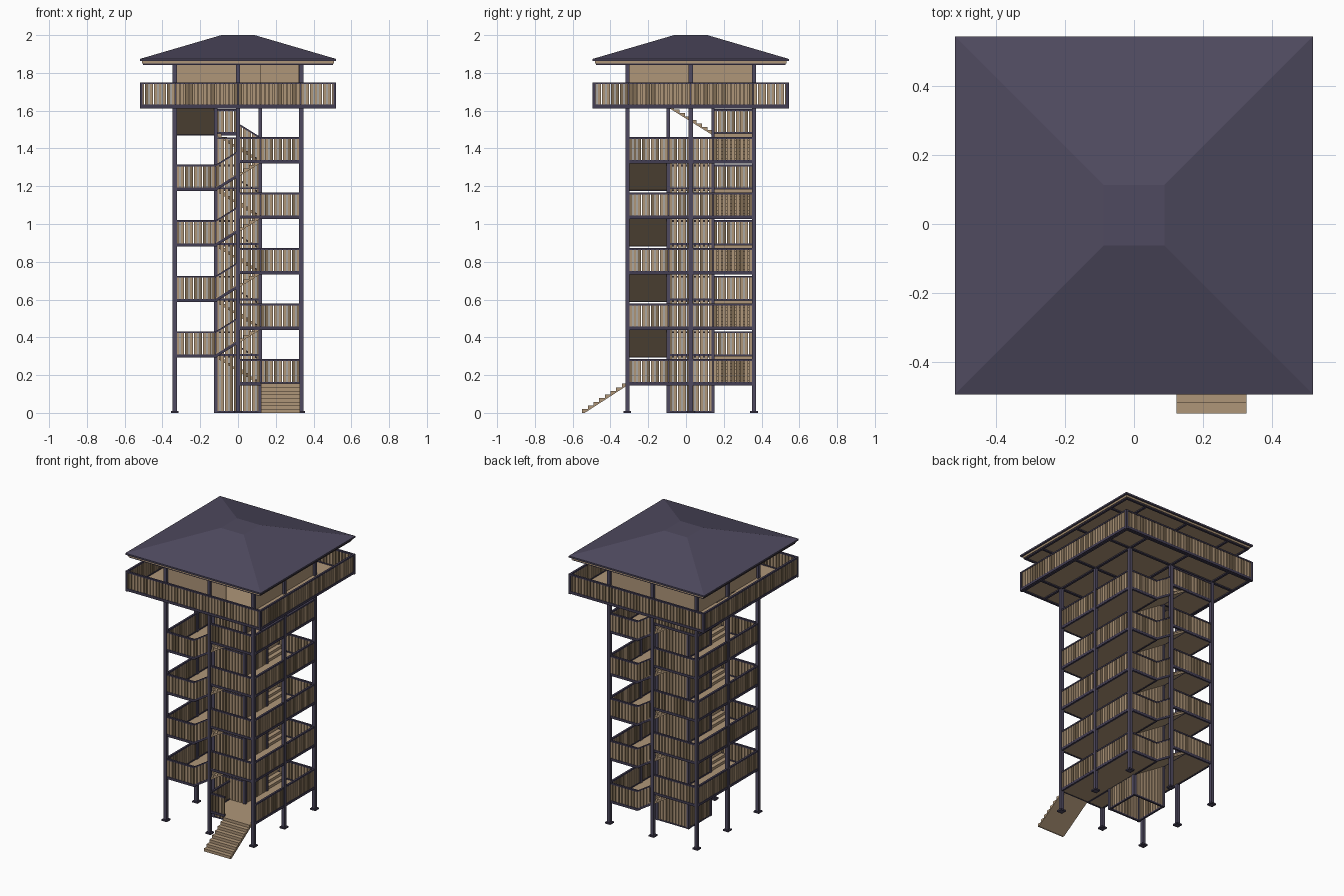
import bpy, bmesh, math, random
from mathutils import Vector

if "Cube" in bpy.data.objects:
    bpy.data.objects.remove(bpy.data.objects["Cube"])

random.seed(4)

def material(name, rgb):
    m = bpy.data.materials.new(name)
    m.diffuse_color = (*rgb, 1)
    m.use_nodes = True
    m.node_tree.nodes["Principled BSDF"].inputs["Base Color"].default_value = m.diffuse_color
    return m

WOOD = material("light wood", (0.43, 0.305, 0.19))
DARK = material("dark wood", (0.22, 0.155, 0.09))
METAL = material("dark slate metal", (0.055, 0.047, 0.085))
ROOF = material("slate roof", (0.078, 0.068, 0.115))

parts = {}

def get(name, mat):
    return parts.setdefault(name, (bmesh.new(), mat))[0]

def beam(name, mat, a, b, h, t):
    """Bar from a to b (bottom centre line), upright ends, height h, thickness t."""
    bm = get(name, mat)
    a, b = Vector(a), Vector(b)
    d = Vector((b.x - a.x, b.y - a.y, 0)).normalized()
    s = Vector((-d.y, d.x, 0)) * t / 2
    up = Vector((0, 0, h))
    loops = [[bm.verts.new(p + o) for o in (s, -s, -s + up, s + up)] for p in (a, b)]
    bm.faces.new(loops[0][::-1])
    bm.faces.new(loops[1])
    for i in range(4):
        j = (i + 1) % 4
        bm.faces.new((loops[0][i], loops[0][j], loops[1][j], loops[1][i]))

def box(name, mat, x0, x1, y0, y1, z0, z1):
    ym = (y0 + y1) / 2
    beam(name, mat, (x0, ym, z0), (x1, ym, z0), z1 - z0, y1 - y0)

# Key plan lines
CY = 0.025
XL, XR, YF, YB = -0.335, 0.335, CY - 0.335, CY + 0.335
S = 0.118                                  # half width of central shaft
SF, SB = CY - S, CY + S
R = 0.147                                  # rise of one flight
right = [0.155 + 2 * R * k for k in range(5)]
left = [z + R for z in right]
TOP = left[-1] + R
PITCH = 0.0236

def planks(name, a, b, h):
    """Upright boards of two tones on a shared grid, so gaps line up across the tower."""
    a, b = Vector(a), Vector(b)
    axis, mid = (0, 0) if abs(b.x - a.x) > abs(b.y - a.y) else (1, CY)
    if a[axis] > b[axis]:
        a, b = b, a
    lo, hi = a[axis] - mid, b[axis] - mid
    for i in range(math.floor(lo / PITCH), math.ceil(hi / PITCH)):
        u0, u1 = max(lo, (i + 0.11) * PITCH), min(hi, (i + 0.89) * PITCH)
        if u1 - u0 > 0.002:
            tag, mat = random.choice((("_light", WOOD), ("_light", WOOD), ("_light", WOOD),
                                      ("_dark", DARK), ("_dark", DARK)))
            p, q = (a.lerp(b, (u - lo) / (hi - lo)) for u in (u0, u1))
            beam(name + tag, mat, p, q, h, 0.008)

def rail(name, a, b, h=0.13):
    """Balustrade: edge beam, boards and handrail."""
    a, b = Vector(a), Vector(b)
    z = lambda v: Vector((0, 0, v))
    beam(name + "_frame", METAL, a - z(0.009), b - z(0.009), 0.017, 0.014)
    beam(name + "_frame", METAL, a + z(h - 0.010), b + z(h - 0.010), 0.010, 0.014)
    planks(name, a + z(0.008), b + z(0.008), h - 0.018)

def flight(name, start, run, width, z0, rise, steps=8):
    """Stepped profile with a sloped underside, extruded across its width."""
    bm = get(name, WOOD)
    start, run, width = Vector((*start, z0)), Vector((*run, 0)), Vector((*width, 0))
    dz = 0.009 / rise
    ring = [(0, 0)]
    for i in range(steps):
        ring += [(i / steps, (i + 1) / steps), ((i + 1) / steps, (i + 1) / steps)]
    ring += [(1, 1 - dz)] + ([(0, -dz)] if z0 > 0.05 else [(dz, 0)])
    vs = [bm.verts.new(start + run * u + Vector((0, 0, rise * v))) for u, v in ring]
    face = bm.faces.new(vs)
    new = bmesh.ops.extrude_face_region(bm, geom=[face])["geom"]
    bmesh.ops.translate(bm, vec=width, verts=[g for g in new if isinstance(g, bmesh.types.BMVert)])

# Outer posts with base plates
for x in (XL, 0, XR):
    for y in (YF, CY, YB):
        if x or y != CY:
            box("outer_posts", ROOF, x - .011, x + .011, y - .011, y + .011, 0, 1.85)
            box("post_bases", METAL, x - .02, x + .02, y - .02, y + .02, 0, 0.01)

# Central shaft: corner posts, board walls, frames
corners = [(-S, SF), (S, SF), (S, SB), (-S, SB)]
for i, (x, y) in enumerate(corners):
    box("shaft_posts", ROOF, x - .009, x + .009, y - .009, y + .009, 0, TOP - .008)
    x2, y2 = corners[(i + 1) % 4]
    planks("shaft_boards", (x, y, 0.005), (x2, y2, 0.005), right[-1] + 0.12)
    for z in [0] + left[:-1] + [right[-1] + 0.118]:
        beam("shaft_frame", METAL, (x, y, z), (x2, y2, z), 0.010, 0.012)

def slab(x0, x1, y0, y1, z):
    box("landing_floors", WOOD, x0, x1, y0, y1, z - 0.008, z)
    for y in (y0, y1):
        beam("landing_beams", METAL, (x0, y, z - .01), (x1, y, z - .01), 0.009, 0.012)
    for x in (x0, x1):
        beam("landing_beams", METAL, (x, y0, z - .01), (x, y1, z - .01), 0.009, 0.012)

# Right-hand landings, back flights and their balustrades
for k, z in enumerate(right):
    slab(S, XR, YF, YB, z)
    rail("landing_rail", (XR, YF, z), (XR, YB, z))
    rail("landing_rail", (XR, YB, z), (S, YB, z))
    if k:
        rail("landing_rail", (0, YF, z), (XR, YF, z))
    flight("stair_flights", (S, SB), (-2 * S, 0), (0, YB - SB), z, R)
    rail("stair_rail", (S, YB, z), (0, YB, z + R / 2))
    rail("landing_rail", (0, YB, z + R), (XL, YB, z + R))

# First landing reaches the front middle post
slab(0, S, YF, SF, right[0])
rail("landing_rail", (0, YF, right[0]), (S, YF, right[0]))
rail("landing_rail", (0, YF, right[0]), (0, SF, right[0]))

# Left-hand landings and front flights
for z in left[:-1]:
    slab(XL, -S, YF, YB, z)
    rail("landing_rail", (XL, YF, z), (XL, YB, z))
    rail("landing_rail", (XL, YF, z), (-S, YF, z))
    flight("stair_flights", (-S, YF), (2 * S, 0), (0, SF - YF), z, R)
    rail("stair_rail", (-S, YF, z), (0, YF, z + R / 2))

# Last landing and the flight up to the platform
z = left[-1]
slab(XL, -S, SB, YB, z)
rail("landing_rail", (XL, SB, z), (XL, YB, z))
flight("stair_flights", (XL, SB), (0, -2 * S), (-S - XL, 0), z, R)

# Entry stair
flight("entry_stair", (0.123, -0.55), (0, YF + 0.55), (0.204, 0), 0, right[0])

# Lookout platform with a stair opening
P = 0.512
for x0, x1, y0, y1 in ((-P, XL, CY - P, CY + P), (-S, P, CY - P, CY + P),
                       (XL, -S, CY - P, SF), (XL, -S, SB, CY + P)):
    box("platform_floor", WOOD, x0, x1, y0, y1, TOP - 0.006, TOP)
zb = TOP - 0.014
for o in (-0.505, -0.335, 0, 0.335, 0.505):
    beam("platform_beams", METAL, (o, CY - P, zb), (o, CY + P, zb), 0.010, 0.016)
    for x0, x1 in (((-P, XL), (-S, P)) if o == 0 else ((-P, P),)):
        beam("platform_beams", METAL, (x0, CY + o, zb), (x1, CY + o, zb), 0.010, 0.016)
ring = [(-P, CY - P), (P, CY - P), (P, CY + P), (-P, CY + P)]
for i in range(4):
    a, b = ring[i], ring[(i + 1) % 4]
    rail("platform_rail", (*a, TOP), (*b, TOP), 0.125)
    box("platform_rail_posts", METAL, a[0] - .007, a[0] + .007, a[1] - .007, a[1] + .007, zb, 1.75)

# Lookout room walls, with a doorway at the front right
W = 0.33
for x0, x1, y0, y1 in ((-W, 0.12, CY - W, CY - W + .01), (-W, W, CY + W - .01, CY + W),
                       (-W, -W + .01, CY - W, CY + W), (W - .01, W, CY - W, CY + W)):
    box("room_walls", WOOD, x0, x1, y0, y1, TOP, 1.848)

# Eaves, soffit beams and hipped roof with a flat top
E = 0.507
box("eaves_board", WOOD, -E, E, CY - E, CY + E, 1.85, 1.864)
for o in (-0.495, -0.335, 0, 0.335, 0.495):
    beam("soffit_beams", METAL, (o, CY - .5, 1.842), (o, CY + .5, 1.842), 0.010, 0.014)
    beam("soffit_beams", METAL, (-.5, CY + o, 1.842), (.5, CY + o, 1.842), 0.010, 0.014)
bm = get("roof", ROOF)
rings = [[bm.verts.new((sx * r, CY + sy * r, z)) for sx, sy in ((-1, -1), (1, -1), (1, 1), (-1, 1))]
         for r, z in ((0.519, 1.863), (0.519, 1.874), (0.088, 2.0))]
bm.faces.new(rings[0][::-1])
bm.faces.new(rings[2])
for lo, hi in zip(rings, rings[1:]):
    for i in range(4):
        j = (i + 1) % 4
        bm.faces.new((lo[i], lo[j], hi[j], hi[i]))

# Turn every collected part into an object
for name, (bm, mat) in parts.items():
    bmesh.ops.recalc_face_normals(bm, faces=bm.faces)
    me = bpy.data.meshes.new(name)
    bm.to_mesh(me)
    bm.free()
    me.materials.append(mat)
    bpy.context.collection.objects.link(bpy.data.objects.new(name, me))
